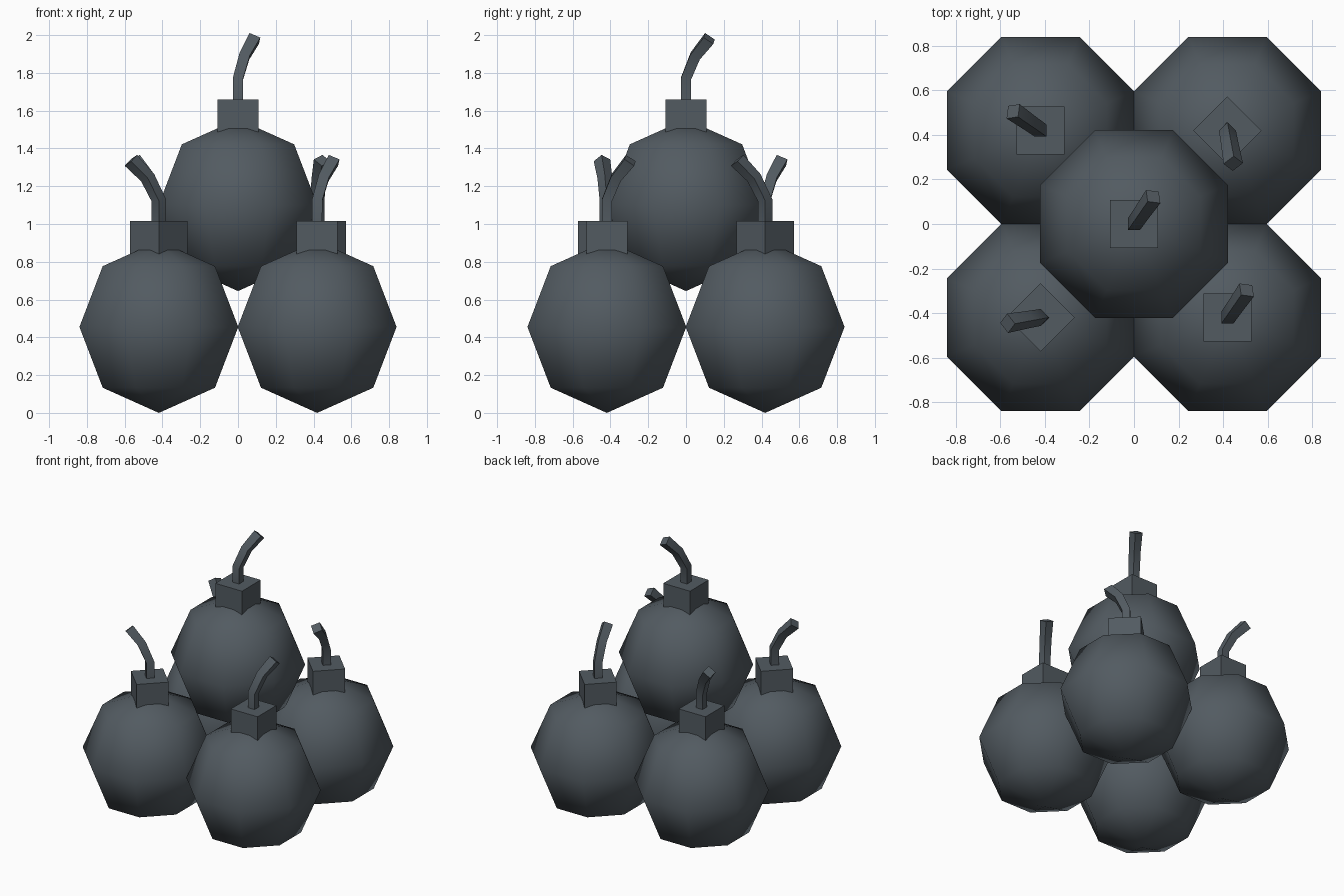
import bpy
import bmesh
from math import radians, sin, cos
from mathutils import Matrix, Vector

cube = bpy.data.objects.get("Cube")
if cube:
    bpy.data.objects.remove(cube, do_unlink=True)

COLOUR = (0.085, 0.104, 0.120, 1)
iron = bpy.data.materials.new("dark slate")
iron.use_nodes = True
iron.diffuse_color = COLOUR
iron.node_tree.nodes["Principled BSDF"].inputs["Base Color"].default_value = COLOUR

RADIUS = 0.455
NECK_TOP = 0.56          # height above the ball centre
BEND = radians(55)       # heading in which the fuse leans
# fuse path: lean distance, height, tilt, thickness
FUSE = [(0, 0.54, 0, 0.054), (0, 0.67, 10, 0.054),
        (0.06, 0.79, 30, 0.056), (0.15, 0.882, 42, 0.062)]


def add_part(name, bm, place, smooth):
    bmesh.ops.recalc_face_normals(bm, faces=bm.faces)
    mesh = bpy.data.meshes.new(name)
    bm.to_mesh(mesh)
    bm.free()
    mesh.materials.append(iron)
    obj = bpy.data.objects.new(name, mesh)
    bpy.context.collection.objects.link(obj)
    obj.matrix_world = place
    for poly in mesh.polygons:
        poly.use_smooth = smooth
    return obj


def smooth_by_angle(obj, degrees):
    bpy.ops.object.select_all(action='DESELECT')
    obj.select_set(True)
    bpy.context.view_layer.objects.active = obj
    bpy.ops.object.shade_smooth_by_angle(angle=radians(degrees))


def make_bomb(label, x, y, z, turn):
    place = Matrix.Translation((x, y, z)) @ Matrix.Rotation(radians(turn), 4, 'Z')

    # Eight-sided ball with flats facing the axes
    bm = bmesh.new()
    bmesh.ops.create_uvsphere(bm, u_segments=8, v_segments=4, radius=RADIUS,
                              matrix=Matrix.Rotation(radians(22.5), 4, 'Z'))
    add_part(label + "_ball", bm, place, True)

    # Square neck sunk into the ball
    bm = bmesh.new()
    height = 0.22
    bmesh.ops.create_cube(bm, size=1, matrix=Matrix.Translation((0, 0, NECK_TOP - height / 2))
                          @ Matrix.Diagonal((0.216, 0.216, height, 1)))
    add_part(label + "_neck", bm, place, False)

    # Square fuse swept along a leaning bend
    bm = bmesh.new()
    heading = Vector((cos(BEND), sin(BEND), 0))
    hinge = Vector((-sin(BEND), cos(BEND), 0))
    rings = []
    for lean, up, tilt, width in FUSE:
        centre = heading * lean + Vector((0, 0, up))
        spin = Matrix.Rotation(radians(tilt), 3, hinge)
        corners = [(-1, -1), (1, -1), (1, 1), (-1, 1)]
        rings.append([bm.verts.new(centre + spin @ Vector((a, b, 0)) * width / 2)
                      for a, b in corners])
    for low, high in zip(rings, rings[1:]):
        for i in range(4):
            j = (i + 1) % 4
            bm.faces.new((low[i], low[j], high[j], high[i]))
    bm.faces.new(rings[0])
    bm.faces.new(rings[-1])
    smooth_by_angle(add_part(label + "_fuse", bm, place, True), 40)


# Four bombs on the ground and one stacked on top
D = 0.419
make_bomb("front_left_bomb", D, -D, RADIUS, 0)
make_bomb("front_right_bomb", -D, -D, RADIUS, 135)
make_bomb("back_left_bomb", D, D, RADIUS, -135)
make_bomb("back_right_bomb", -D, D, RADIUS, 90)
make_bomb("top_bomb", 0, 0, 1.1, 0)
